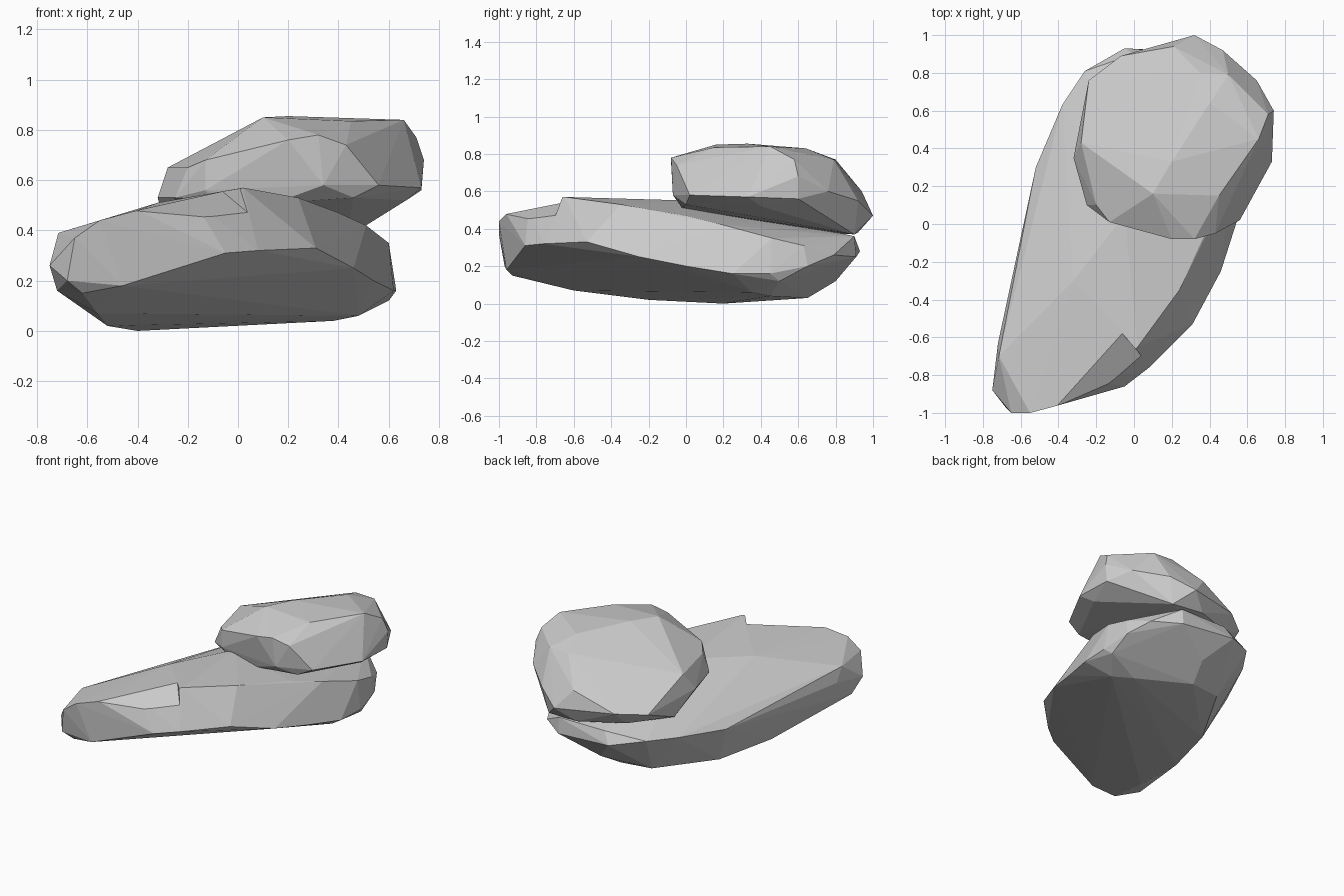
import bpy, bmesh
from mathutils import Vector


def hull(name, *rings):
    """Faceted stone: convex hull round a few loops of points."""
    bm = bmesh.new()
    for ring in rings:
        for p in ring:
            bm.verts.new(p)
    bmesh.ops.convex_hull(bm, input=bm.verts[:])
    bmesh.ops.delete(bm, geom=[v for v in bm.verts if not v.link_faces], context='VERTS')
    bmesh.ops.recalc_face_normals(bm, faces=bm.faces[:])
    mesh = bpy.data.meshes.new(name)
    bm.to_mesh(mesh)
    bm.free()
    ob = bpy.data.objects.new(name, mesh)
    bpy.context.collection.objects.link(ob)
    return ob


# Lower stone: long sloping slab
lower_base = [(-.62, -.93, .15), (-.56, -.6, .07), (-.52, -.2, .02), (-.4, .2, 0),
              (-.17, .62, .035), (.05, .65, .03), (.38, .45, .04), (.48, .35, .06),
              (.6, .5, .12), (.1, .8, .12)]
lower_girth = [(-.72, -.8, .16), (-.75, -.88, .26), (-.68, -.97, .2), (-.46, -.96, .18),
               (-.05, -.86, .31), (.08, -.76, .32), (.31, -.53, .33), (.46, -.25, .25),
               (.54, 0, .2), (.62, .25, .16), (.63, .45, .16), (.6, .65, .2),
               (.52, .79, .26), (.35, .91, .25), (-.05, .93, .28), (-.26, .81, .32),
               (-.38, .63, .31)]
lower_rim = [(-.72, -.63, .3), (-.715, -.7, .39), (-.65, -1, .37), (-.55, -1, .44),
             (-.4, -.96, .48), (-.17, -.84, .51), (.02, -.65, .57), (.24, -.35, .53),
             (.4, 0, .47), (.51, .2, .42), (.6, .46, .35), (.59, .63, .31),
             (.35, .9, .36), (0, .9, .36), (-.52, .3, .28), (-.32, -.3, .51),
             (-.05, .05, .55)]
lower = hull("lower_stone", lower_base, lower_girth, lower_rim)

# Chipped front corner of the lower stone
a, b, c = Vector((-.07, -.57, .562)), Vector((.04, -.7, .47)), Vector((-.4, -.955, .48))
low = [a, a + (b - a) * 1.6, a + (c - a) * 1.04]
chip = hull("chip_cutter", low, [p + Vector((0, 0, .3)) for p in low])
chip.hide_render = True
chip.hide_set(True)
cut = lower.modifiers.new("chip", 'BOOLEAN')
cut.operation = 'DIFFERENCE'
cut.solver = 'EXACT'
cut.object = chip

# Upper stone: rounder block resting on the back of the slab, top falling to the rear
upper_base = [(-.1, .02, .52), (.15, -.02, .51), (.46, 0, .53), (.3, .3, .46),
              (.67, .4, .52), (.5, .75, .43), (.43, .9, .37), (.2, .92, .38),
              (-.1, .8, .4), (-.25, .4, .46), (-.28, .53, .39)]
upper_girth = [(-.13, .01, .56), (-.25, .1, .53), (-.32, .35, .53), (.32, 1, .47),
               (.47, .92, .55), (.65, .76, .6), (.73, .6, .56), (.74, .6, .68),
               (.73, .33, .57), (.56, .02, .58), (.34, -.07, .58)]
upper_rim = [(-.28, .43, .65), (-.24, .76, .48), (-.07, .89, .49), (.21, .94, .6),
             (.35, .8, .77), (.5, .79, .77), (.71, .58, .77), (.66, .45, .84),
             (.4, .64, .83), (.2, .33, .855), (.1, .16, .85), (.45, .15, .835),
             (.43, -.05, .74), (.32, -.08, .78), (.2, -.08, .76), (-.13, .01, .68),
             (-.2, .1, .65)]
hull("upper_stone", upper_base, upper_girth, upper_rim)
